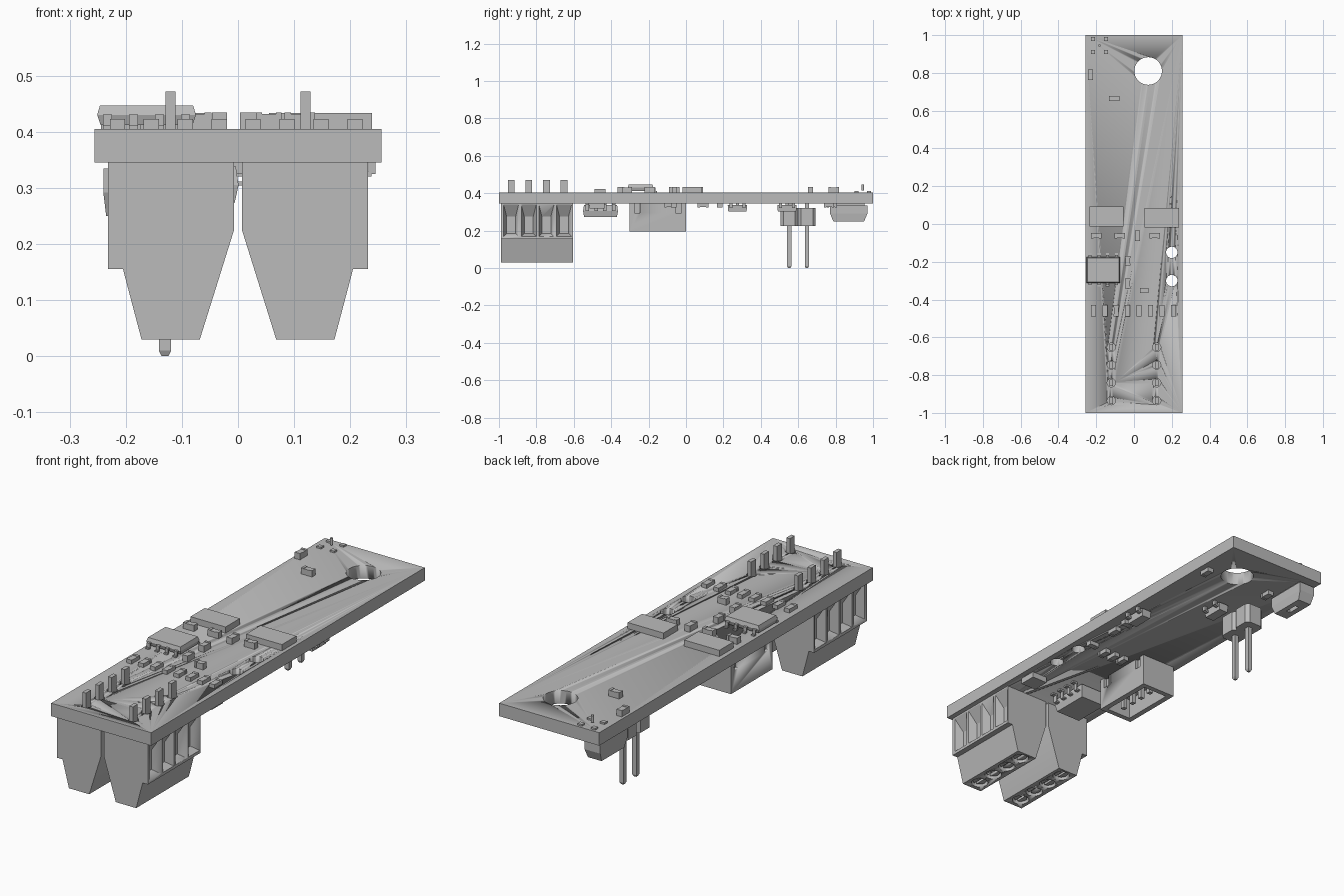
import bpy, bmesh
from math import radians
from mathutils import Matrix, Vector

if "Cube" in bpy.data.objects:
    bpy.data.objects.remove(bpy.data.objects["Cube"], do_unlink=True)

GREY = (0.5, 0.5, 0.5, 1)
mat = bpy.data.materials.new("plain grey")
mat.use_nodes = True
mat.diffuse_color = GREY
mat.node_tree.nodes["Principled BSDF"].inputs["Base Color"].default_value = GREY

TOP, UNDER = 0.405, 0.345          # board faces
ROW = [-0.935 + 0.0943 * i for i in range(4)]   # terminal positions


def hull(bm, pts):
    verts = [bm.verts.new(p) for p in pts]
    bmesh.ops.convex_hull(bm, input=verts)


def box(bm, c, s):
    m = Matrix.Translation(c) @ Matrix.Diagonal((*s, 1))
    bmesh.ops.create_cube(bm, size=1, matrix=m)


def taper(bm, c, low, high, z0, z1):
    """Block whose footprint changes from low to high between two heights."""
    hull(bm, [(c[0] + sx * w / 2, c[1] + sy * d / 2, z)
              for (w, d), z in ((low, z0), (high, z1)) for sx in (-1, 1) for sy in (-1, 1)])


def rod(bm, x, y, r, z0, z1, r2=None, seg=32):
    bmesh.ops.create_cone(bm, cap_ends=True, segments=seg, radius1=r,
                          radius2=r if r2 is None else r2, depth=z1 - z0,
                          matrix=Matrix.Translation((x, y, (z0 + z1) / 2)))


def prism(bm, profile, y0, y1):
    face = bm.faces.new([bm.verts.new((x, y0, z)) for x, z in profile])
    ext = bmesh.ops.extrude_face_region(bm, geom=[face])
    bmesh.ops.translate(bm, vec=(0, y1 - y0, 0),
                        verts=[v for v in ext["geom"] if isinstance(v, bmesh.types.BMVert)])


def finish(name, bm):
    bmesh.ops.recalc_face_normals(bm, faces=bm.faces)
    me = bpy.data.meshes.new(name)
    bm.to_mesh(me)
    bm.free()
    me.materials.append(mat)
    ob = bpy.data.objects.new(name, me)
    bpy.context.collection.objects.link(ob)
    bpy.ops.object.select_all(action="DESELECT")
    ob.select_set(True)
    bpy.context.view_layer.objects.active = ob
    bpy.ops.object.shade_smooth_by_angle(angle=radians(30))
    return ob


def cut(ob, bm):
    cutter = finish("cutter", bm)
    cutter.hide_render = True
    mod = ob.modifiers.new("cut", "BOOLEAN")
    mod.operation, mod.solver, mod.object = "DIFFERENCE", "EXACT", cutter
    bpy.context.view_layer.objects.active = ob
    bpy.ops.object.modifier_apply(modifier="cut")
    bpy.data.objects.remove(cutter, do_unlink=True)


def mirror(ob):
    mod = ob.modifiers.new("mirror", "MIRROR")
    mod.use_clip = False
    mod.use_mirror_merge = False


# Circuit board with mounting and pin holes
bm = bmesh.new()
box(bm, (0, 0, (TOP + UNDER) / 2), (0.512, 2, TOP - UNDER))
board = finish("board", bm)
bm = bmesh.new()
for x, y, r in [(0.075, 0.81, 0.073), (0.2, -0.15, 0.03), (0.2, -0.3, 0.03)]:
    rod(bm, x, y, r, 0.3, 0.45, seg=48)
for y in ROW:
    for x in (-0.12, 0.12):
        rod(bm, x, y, 0.022, 0.3, 0.45)
cut(board, bm)

# Screw terminal blocks: side wire funnels and screw wells
bm = bmesh.new()
prism(bm, [(0.007, 0.345), (0.232, 0.345), (0.232, 0.155), (0.205, 0.155),
           (0.172, 0.03), (0.068, 0.03), (0.007, 0.225)], -0.99, -0.605)
block = finish("terminal_blocks", bm)
bm = bmesh.new()
for y in ROW:
    hull(bm, [(x, y + s * w, z) for x, w, z0, z1 in ((0.234, 0.041, 0.168, 0.342),
              (0.195, 0.024, 0.185, 0.275)) for s in (-1, 1) for z in (z0, z1)])
    rod(bm, 0.12, y, 0.037, 0.02, 0.06)
cut(block, bm)
mirror(block)

# Slotted screws inside the wells
bm = bmesh.new()
for y in ROW:
    rod(bm, 0.12, y, 0.03, 0.04, 0.065)
screws = finish("terminal_screws", bm)
bm = bmesh.new()
for y in ROW:
    box(bm, (0.12, y, 0.04), (0.012, 0.08, 0.02))
cut(screws, bm)
mirror(screws)

# Terminal pins through the board
bm = bmesh.new()
for y in ROW:
    box(bm, (0.12, y, 0.401), (0.018, 0.036, 0.142))
mirror(finish("terminal_pins", bm))


# Small two-ended chips
def chips(name, spots, z, up, h):
    bm = bmesh.new()
    for x, y, w, d in spots:
        box(bm, (x, y, z + up * h * 0.46), (w * 0.96, d * 0.96, h * 0.92))
        along = Vector((1, 0, 0)) if w > d else Vector((0, 1, 0))
        length = max(w, d)
        for s in (-1, 1):
            c = Vector((x, y, z + up * h / 2)) + along * s * length * 0.39
            size = (length * 0.22, d, h) if w > d else (w, length * 0.22, h)
            box(bm, c, size)
    finish(name, bm)


chips("resistor_row", [(-0.215 + 0.0605 * i, -0.46, 0.027, 0.06) for i in range(8)], TOP, 1, 0.018)
chips("top_chips", [(-0.2, -0.062, 0.055, 0.027), (-0.075, -0.062, 0.055, 0.027),
                    (0.11, -0.062, 0.055, 0.027), (0.018, -0.062, 0.028, 0.057),
                    (-0.033, -0.195, 0.027, 0.052), (-0.033, -0.315, 0.027, 0.052),
                    (0.055, -0.353, 0.045, 0.026), (-0.23, 0.79, 0.028, 0.055),
                    (-0.105, 0.665, 0.055, 0.027)], TOP, 1, 0.029)
chips("underside_chips", [(0.215, 0.765, 0.03, 0.055), (-0.125, 0.78, 0.03, 0.055),
                          (0.187, -0.065, 0.05, 0.028), (0.19, 0.09, 0.03, 0.058),
                          (0.19, 0.18, 0.05, 0.028), (0.1, -0.088, 0.028, 0.055),
                          (0.047, -0.088, 0.028, 0.055), (-0.005, -0.088, 0.028, 0.055)],
      UNDER, -1, 0.02)

# Flat modules on top and one underneath
for name, c, s in [("left_module", (0.147, 0.033, 0.419), (0.183, 0.105, 0.029)),
                   ("right_module", (-0.145, 0.04, 0.419), (0.18, 0.104, 0.029)),
                   ("underside_module", (0.187, -0.475, 0.332), (0.08, 0.08, 0.028))]:
    bm = bmesh.new()
    box(bm, c, s)
    finish(name, bm)

# Eight-legged chip on top
bm = bmesh.new()
mid = (-0.163, -0.243)
taper(bm, mid, (0.164, 0.125), (0.176, 0.137), 0.412, 0.43)
taper(bm, mid, (0.176, 0.137), (0.166, 0.127), 0.43, 0.447)
for i in range(4):
    x = -0.233 + 0.0465 * i
    for s in (-1, 1):
        box(bm, (x, mid[1] + s * 0.072, 0.428), (0.016, 0.014, 0.006))
        box(bm, (x, mid[1] + s * 0.077, 0.418), (0.016, 0.006, 0.024))
        box(bm, (x, mid[1] + s * 0.082, 0.408), (0.016, 0.014, 0.006))
finish("top_driver_chip", bm)

# Eight-legged chip underneath
bm = bmesh.new()
mid = (-0.07, -0.457)
taper(bm, mid, (0.128, 0.175), (0.142, 0.187), 0.273, 0.305)
taper(bm, mid, (0.142, 0.187), (0.132, 0.177), 0.305, 0.338)
for i in range(4):
    y = mid[1] + 0.047 * (i - 1.5)
    for s in (-1, 1):
        box(bm, (mid[0] + s * 0.078, y, 0.308), (0.024, 0.018, 0.007))
        box(bm, (mid[0] + s * 0.087, y, 0.325), (0.007, 0.018, 0.04))
        box(bm, (mid[0] + s * 0.096, y, 0.341), (0.024, 0.018, 0.007))
finish("underside_driver_chip", bm)

# Three-legged transistors underneath
for name, x, y in [("front_transistor", 0.2, 0.275), ("back_transistor", -0.03, 0.54)]:
    bm = bmesh.new()
    taper(bm, (x, y), (0.045, 0.098), (0.05, 0.104), 0.303, 0.338)
    for dx, dy in [(-1, 0), (1, -0.035), (1, 0.035)]:
        box(bm, (x + dx * 0.03, y + dy, 0.325), (0.016, 0.017, 0.01))
        box(bm, (x + dx * 0.039, y + dy, 0.335), (0.012, 0.017, 0.02))
    finish(name, bm)

# Coaxial socket: pads, base, hollow barrel and centre contact
bm = bmesh.new()
cx, cy = -0.183, 0.945
box(bm, (cx, cy, 0.414), (0.07, 0.07, 0.018))
for sx in (-1, 1):
    for sy in (-1, 1):
        box(bm, (cx + sx * 0.034, cy + sy * 0.034, 0.409), (0.022, 0.02, 0.008))
rod(bm, cx, cy, 0.032, 0.42, 0.443)
rod(bm, cx, cy, 0.037, 0.436, 0.452)
socket = finish("coaxial_socket", bm)
bm = bmesh.new()
rod(bm, cx, cy, 0.026, 0.425, 0.47)
cut(socket, bm)
bm = bmesh.new()
rod(bm, cx, cy, 0.007, 0.415, 0.446, seg=16)
finish("coaxial_contact", bm)

# Downward-facing wire socket with a hollow shell and contacts
bm = bmesh.new()
box(bm, (-0.143, -0.15, 0.27), (0.176, 0.302, 0.15))
shell = finish("wire_socket", bm)
bm = bmesh.new()
box(bm, (-0.143, -0.15, 0.235), (0.125, 0.255, 0.11))
for y in (-0.26, -0.04):
    box(bm, (-0.055, y, 0.325), (0.03, 0.03, 0.06))
    box(bm, (-0.231, y, 0.325), (0.03, 0.03, 0.06))
cut(shell, bm)
bm = bmesh.new()
for i in range(4):
    box(bm, (-0.143, -0.24 + 0.06 * i, 0.255), (0.02, 0.02, 0.1))
finish("wire_socket_contacts", bm)

# Two-pin header
bm = bmesh.new()
for y in (0.552, 0.646):
    hull(bm, [(-0.13 + dx * s, y + dy * t, z) for z in (0.225, 0.32) for s in (-1, 1)
              for t in (-1, 1) for dx, dy in ((0.047, 0.032), (0.032, 0.047))])
finish("header_body", bm)
bm = bmesh.new()
for y in (0.552, 0.646):
    box(bm, (-0.13, y, 0.18), (0.022, 0.022, 0.34))
    taper(bm, (-0.13, y), (0.012, 0.012), (0.022, 0.022), 0, 0.01)
finish("header_pins", bm)

# Side push switch under the back corner
bm = bmesh.new()
taper(bm, (-0.2, 0.87), (0.07, 0.165), (0.08, 0.2), 0.25, 0.292)
box(bm, (-0.2, 0.87, 0.313), (0.08, 0.2, 0.042))
box(bm, (-0.2, 0.87, 0.34), (0.06, 0.17, 0.012))
button = finish("push_switch", bm)
bm = bmesh.new()
box(bm, (-0.2, 0.87, 0.255), (0.02, 0.06, 0.03))
cut(button, bm)
